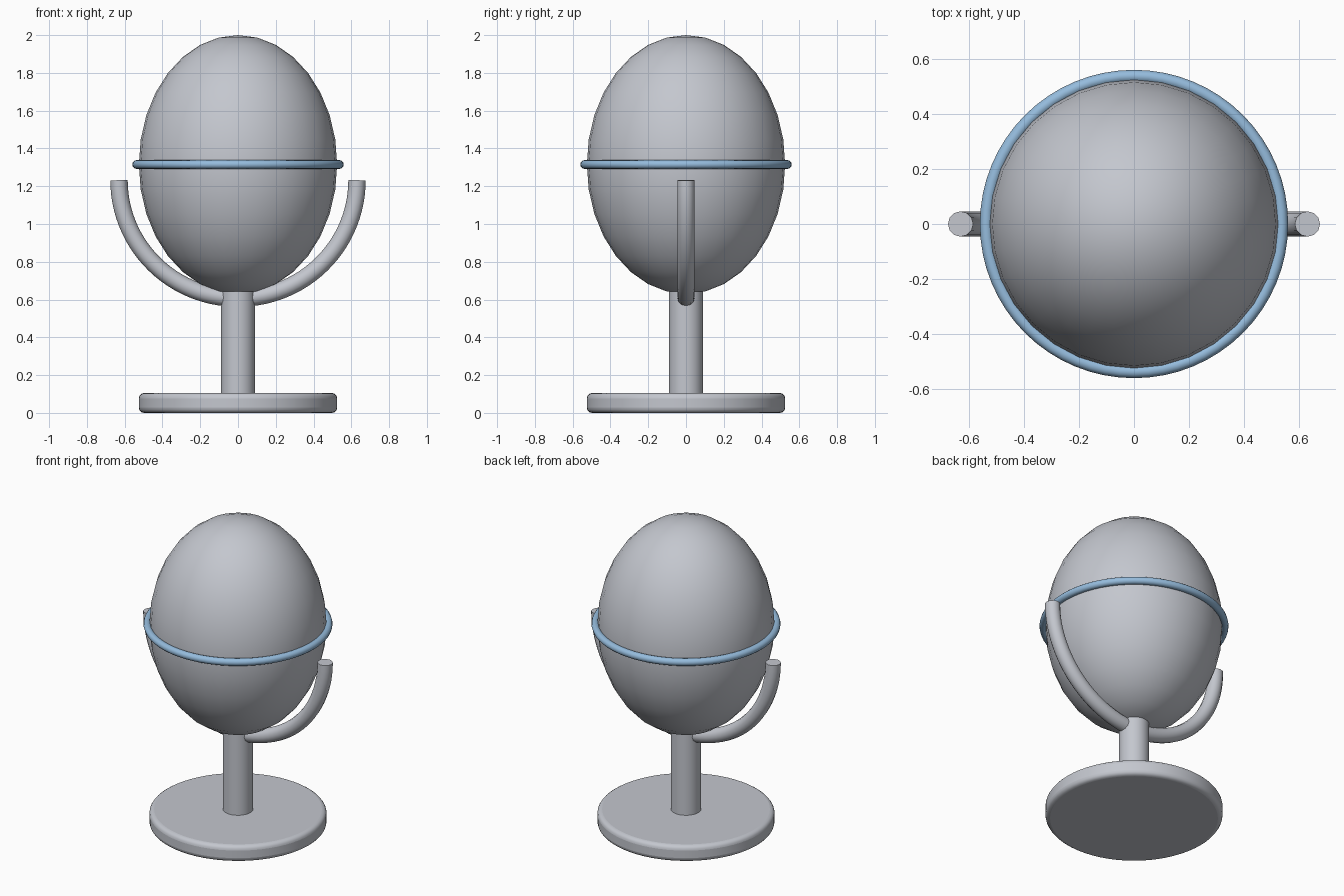
import bpy
import bmesh
from math import cos, sin, pi, asin

if "Cube" in bpy.data.objects:
    bpy.data.objects.remove(bpy.data.objects["Cube"], do_unlink=True)


def make_material(name, rgb):
    mat = bpy.data.materials.new(name)
    mat.use_nodes = True
    mat.diffuse_color = (*rgb, 1)
    mat.node_tree.nodes["Principled BSDF"].inputs["Base Color"].default_value = (*rgb, 1)
    return mat


grey = make_material("light grey", (0.55, 0.57, 0.62))
blue = make_material("soft blue", (0.3, 0.5, 0.72))


def finish(name, mat, angle=40):
    obj = bpy.context.object
    obj.name = name
    obj.data.materials.append(mat)
    bpy.ops.object.shade_smooth_by_angle(angle=angle * pi / 180)
    return obj


def cylinder(name, radius, bottom, top, sides):
    bpy.ops.mesh.primitive_cylinder_add(vertices=sides, radius=radius, depth=top - bottom,
                                        location=(0, 0, (bottom + top) / 2))
    return finish(name, grey)


# Round base with softened rims
base = cylinder("base", 0.525, 0, 0.105, 64)
bm = bmesh.new()
bm.from_mesh(base.data)
rims = [e for e in bm.edges if abs(e.verts[0].co.z - e.verts[1].co.z) < 0.01]
bmesh.ops.bevel(bm, geom=rims, offset=0.028, segments=4, profile=0.5, affect='EDGES')
bm.to_mesh(base.data)
bm.free()

# Post
cylinder("post", 0.09, 0.1, 0.66, 32)

# Egg body
bpy.ops.mesh.primitive_uv_sphere_add(segments=32, ring_count=16, radius=1, location=(0, 0, 1.315))
bpy.context.object.scale = (0.525, 0.525, 0.685)
bpy.ops.object.transform_apply(location=False, rotation=False, scale=True)
finish("egg", grey)

# Ring around the widest part
bpy.ops.mesh.primitive_torus_add(major_segments=64, minor_segments=12, major_radius=0.537,
                                 minor_radius=0.023, location=(0, 0, 1.315))
finish("ring", blue, 60)


# Curved arms: quarter arcs swept with a round section
def arm(name, side):
    curve = bpy.data.curves.new(name, 'CURVE')
    curve.dimensions = '3D'
    curve.bevel_depth = 0.046
    curve.bevel_resolution = 4
    curve.use_fill_caps = True
    spline = curve.splines.new('POLY')
    steps = 24
    spline.points.add(steps)
    start = asin(0.06 / 0.63)
    for i, point in enumerate(spline.points):
        a = start + (pi / 2 - start) * i / steps
        point.co = (side * 0.63 * sin(a), 0, 1.232 - 0.625 * cos(a), 1)
    obj = bpy.data.objects.new(name, curve)
    bpy.context.collection.objects.link(obj)
    bpy.ops.object.select_all(action='DESELECT')
    obj.select_set(True)
    bpy.context.view_layer.objects.active = obj
    bpy.ops.object.convert(target='MESH')
    finish(name, grey)


arm("left_arm", 1)
arm("right_arm", -1)
